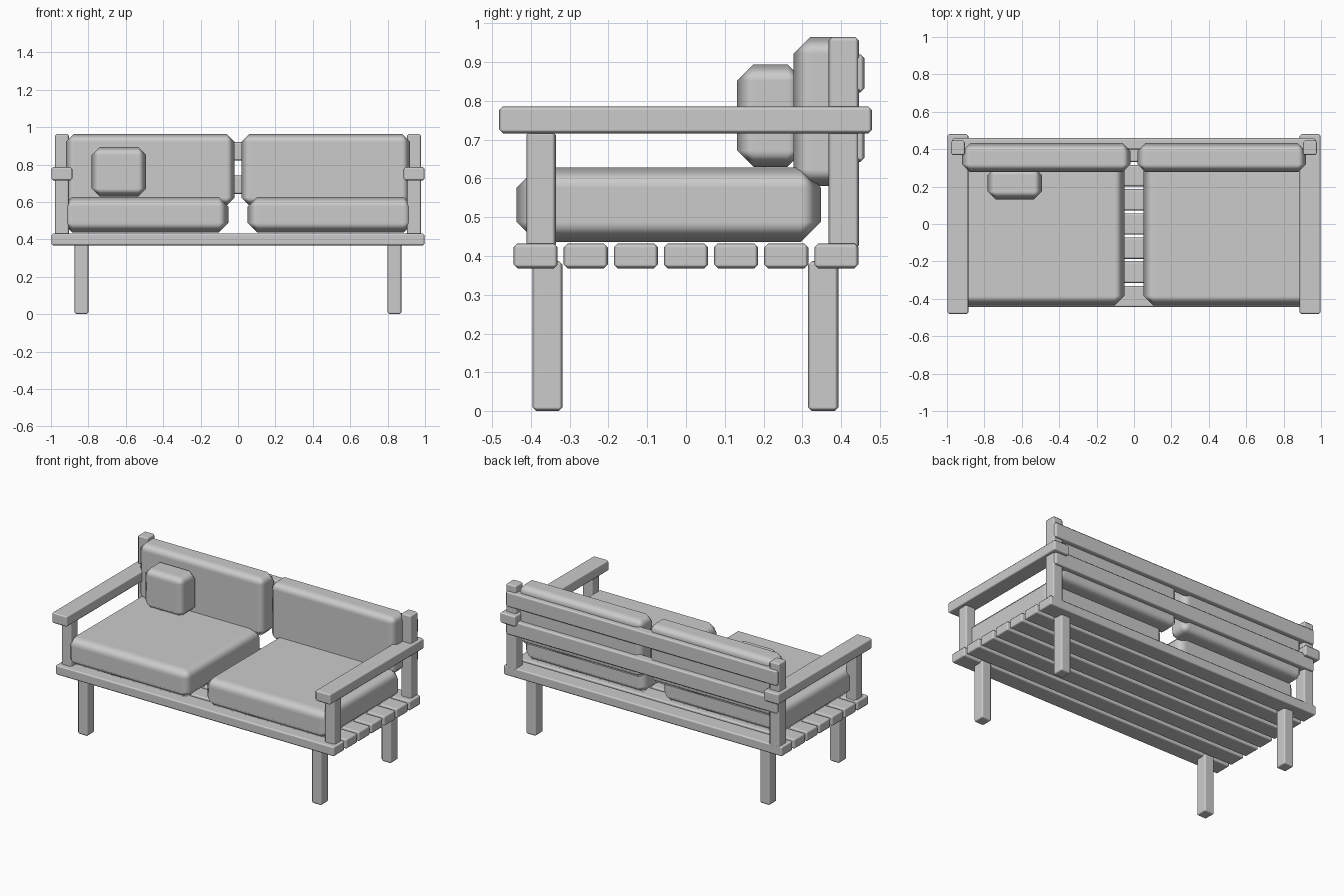
import bpy
import bmesh

if "Cube" in bpy.data.objects:
    bpy.data.objects.remove(bpy.data.objects["Cube"])


def box(name, x, y, z, bevel=0.01):
    """Chamfered block given by its (min, max) range on each axis."""
    bm = bmesh.new()
    bmesh.ops.create_cube(bm, size=1)
    for v in bm.verts:
        v.co = [r[0] + (c + 0.5) * (r[1] - r[0]) for r, c in zip((x, y, z), v.co)]
    mesh = bpy.data.meshes.new(name)
    bm.to_mesh(mesh)
    bm.free()
    mesh.shade_smooth()
    ob = bpy.data.objects.new(name, mesh)
    bpy.context.collection.objects.link(ob)
    # Single chamfer with hardened normals: flat faces, soft-looking edges
    mod = ob.modifiers.new("Chamfer", 'BEVEL')
    mod.width = bevel
    mod.segments = 1
    mod.harden_normals = True
    return ob


def pair(name, x, y, z, bevel=0.01):
    """Same block on the right and mirrored on the left."""
    box(name + "_right", x, y, z, bevel)
    box(name + "_left", (-x[1], -x[0]), y, z, bevel)


# Seat slats
for i in range(7):
    c = (i - 3) * 0.1293
    box(f"seat_slat_{i + 1}", (-0.998, 0.998), (c - 0.057, c + 0.057), (0.368, 0.432))

# Legs
pair("front_leg", (0.80, 0.873), (-0.396, -0.318), (0, 0.387))
pair("back_leg", (0.80, 0.873), (0.315, 0.393), (0, 0.387))

# Posts and armrests
pair("front_post", (0.904, 0.979), (-0.412, -0.336), (0.42, 0.722))
pair("back_post", (0.904, 0.979), (0.368, 0.446), (0.418, 0.965))
pair("armrest", (0.886, 0.998), (-0.482, 0.48), (0.716, 0.786))

# Back rails
box("upper_back_rail", (-0.972, 0.972), (0.398, 0.46), (0.822, 0.92))
box("lower_back_rail", (-0.972, 0.972), (0.398, 0.46), (0.643, 0.741))

# Cushions
pair("seat_cushion", (0.052, 0.936), (-0.437, 0.348), (0.436, 0.628), 0.052)
pair("back_cushion", (0.018, 0.92), (0.277, 0.43), (0.58, 0.965), 0.043)

# Throw pillow
box("throw_pillow", (-0.782, -0.492), (0.132, 0.304), (0.63, 0.894), 0.042)
